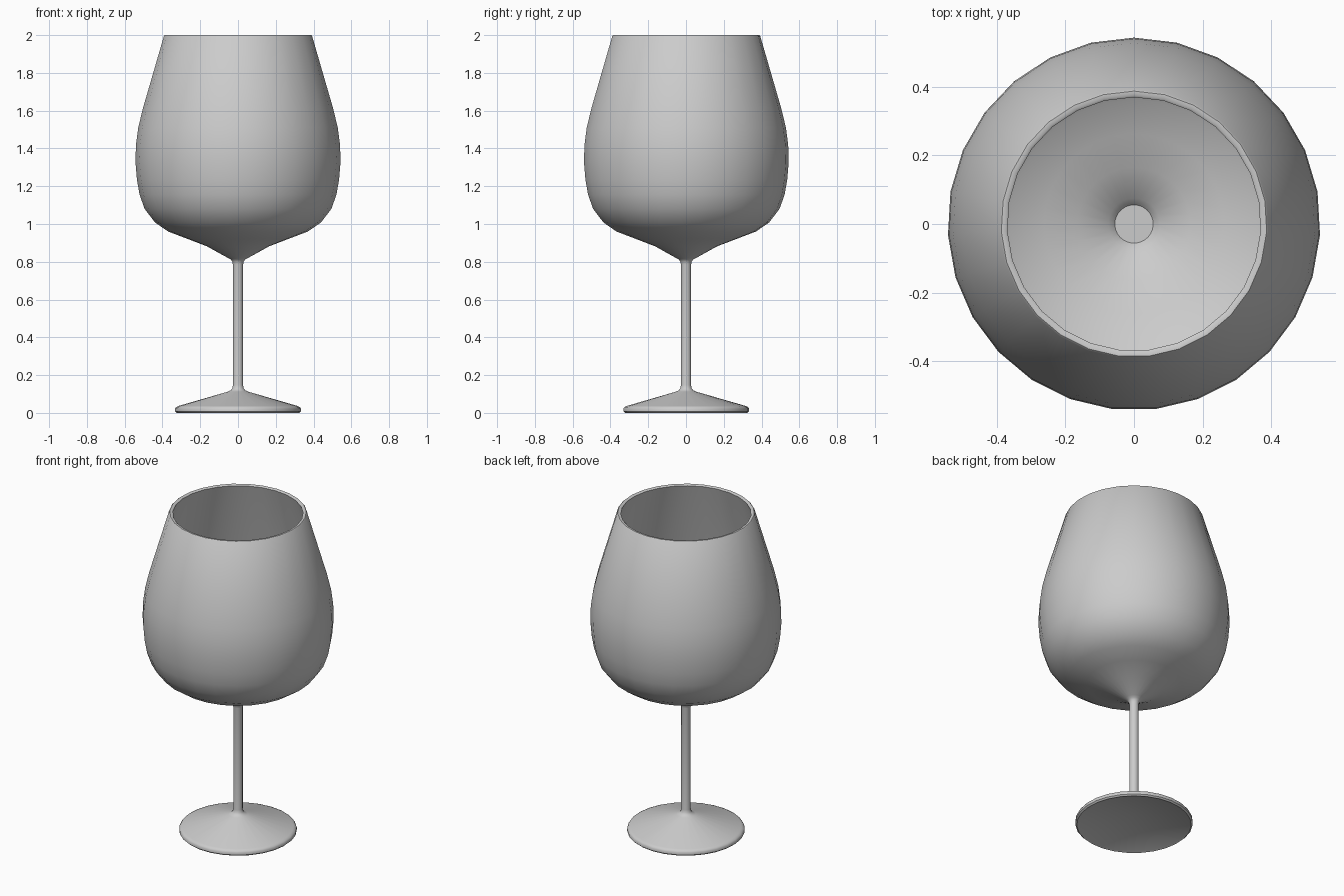
import bpy, bmesh, math

if "Cube" in bpy.data.objects:
    bpy.data.objects.remove(bpy.data.objects["Cube"])

SEGMENTS = 27


def lathe(name, profile, angle=40):
    """Spin a closed (radius, z) outline round z; r = 0 points become poles."""
    bm = bmesh.new()
    rings = []
    for r, z in profile:
        if r == 0:
            rings.append([bm.verts.new((0, 0, z))] * SEGMENTS)
        else:
            rings.append([bm.verts.new((r * math.cos(a), r * math.sin(a), z))
                          for a in (math.pi / 2 + 2 * math.pi * i / SEGMENTS
                                    for i in range(SEGMENTS))])
    for low, high in zip(rings, rings[1:]):
        for i in range(SEGMENTS):
            j = (i + 1) % SEGMENTS
            corners = list(dict.fromkeys((low[i], low[j], high[j], high[i])))
            bm.faces.new(corners)
    bmesh.ops.recalc_face_normals(bm, faces=bm.faces)
    mesh = bpy.data.meshes.new(name)
    bm.to_mesh(mesh)
    bm.free()
    obj = bpy.data.objects.new(name, mesh)
    bpy.context.collection.objects.link(obj)
    bpy.ops.object.select_all(action='DESELECT')
    obj.select_set(True)
    bpy.context.view_layer.objects.active = obj
    bpy.ops.object.shade_smooth_by_angle(angle=math.radians(angle))
    return obj


# Hollow underside and sloping top of the foot
foot = [(0, 0.06), (0.315, 0.004), (0.325, 0), (0.334, 0.008), (0.334, 0.022),
        (0.328, 0.031), (0.315, 0.037), (0.055, 0.112)]
# Thin stem with a fillet at each end
stem = [(0.038, 0.12), (0.030, 0.131), (0.027, 0.148), (0.027, 0.785),
        (0.030, 0.80), (0.038, 0.812)]
# Outside of the bowl, bottom to rim
bowl_out = [(0.053, 0.82), (0.165, 0.882), (0.27, 0.922), (0.37, 0.96),
            (0.44, 1.008), (0.495, 1.08), (0.522, 1.155), (0.536, 1.235),
            (0.544, 1.33), (0.541, 1.42), (0.529, 1.51), (0.505, 1.61),
            (0.393, 1.995)]
# Rounded rim and inside of the bowl, down to the small flat floor
bowl_in = [(0.388, 2.0), (0.376, 2.0), (0.370, 1.995), (0.484, 1.605),
           (0.508, 1.505), (0.520, 1.42), (0.523, 1.33), (0.515, 1.24),
           (0.501, 1.163), (0.477, 1.093), (0.427, 1.026), (0.362, 0.98),
           (0.263, 0.942), (0.165, 0.905), (0.075, 0.86), (0.056, 0.838),
           (0, 0.838)]

lathe("wine_glass", foot + stem + bowl_out + bowl_in)
